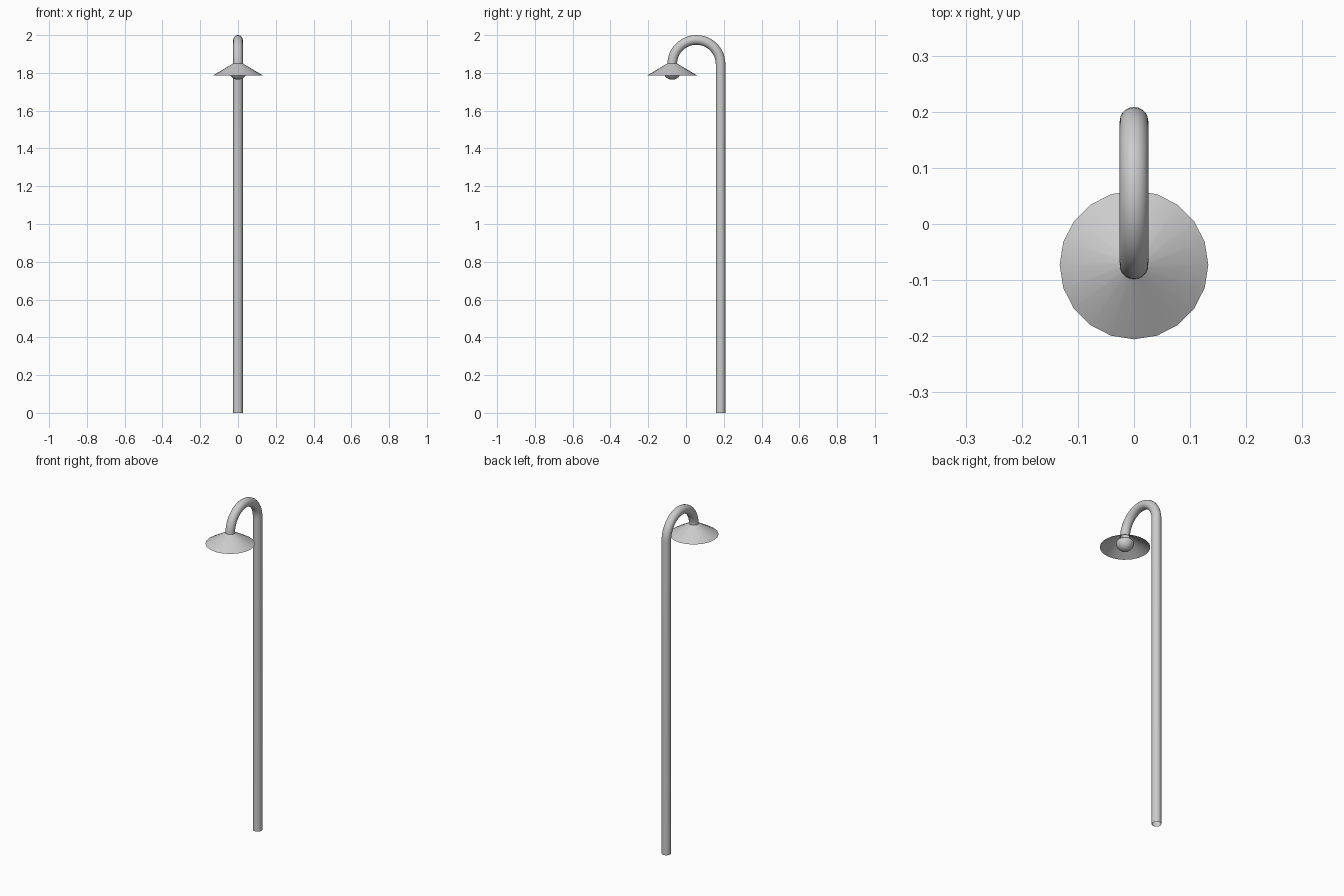
import bpy
from math import cos, sin, pi

if "Cube" in bpy.data.objects:
    bpy.data.objects.remove(bpy.data.objects["Cube"])

POLE_Y, LAMP_Y = 0.183, -0.073
TUBE_R = 0.0255
ARC_R = (POLE_Y - LAMP_Y) / 2
ARC_Y = (POLE_Y + LAMP_Y) / 2
ARC_Z = 2.0 - TUBE_R - ARC_R


def smooth(obj, angle=pi / 6):
    bpy.ops.object.select_all(action='DESELECT')
    obj.select_set(True)
    bpy.context.view_layer.objects.active = obj
    bpy.ops.object.shade_smooth_by_angle(angle=angle)


# Pole: one bent tube, straight shaft then a half-circle hook
path = [(0, POLE_Y, 0)]
steps = 24
for i in range(steps + 1):
    a = pi * i / steps
    path.append((0, ARC_Y + ARC_R * cos(a), ARC_Z + ARC_R * sin(a)))

curve = bpy.data.curves.new("pole", 'CURVE')
curve.dimensions = '3D'
curve.bevel_depth = TUBE_R
curve.bevel_resolution = 8
spline = curve.splines.new('POLY')
spline.points.add(len(path) - 1)
for point, co in zip(spline.points, path):
    point.co = (*co, 1)
pole = bpy.data.objects.new("pole", curve)
bpy.context.collection.objects.link(pole)
bpy.context.view_layer.objects.active = pole
pole.select_set(True)
bpy.ops.object.convert(target='MESH')
smooth(bpy.context.object)

# Lamp shade: open thin cone with 20 sides
top, rim = 1.851, 1.786
bpy.ops.mesh.primitive_cone_add(
    vertices=20, radius1=0.1325, radius2=0.024, depth=top - rim,
    end_fill_type='NOTHING', location=(0, LAMP_Y, (top + rim) / 2))
shade = bpy.context.object
shade.name = "lamp_shade"
smooth(shade)

# Bulb under the shade
bpy.ops.mesh.primitive_uv_sphere_add(
    segments=24, ring_count=16, radius=0.047, location=(0, LAMP_Y, 1.811))
bulb = bpy.context.object
bulb.name = "bulb"
# keep the upper half tucked inside the tube and shade
for v in bulb.data.vertices:
    if v.co.z > 0:
        v.co.z *= 0.6
        v.co.x *= 1 - 6 * v.co.z
        v.co.y *= 1 - 6 * v.co.z
smooth(bulb)
